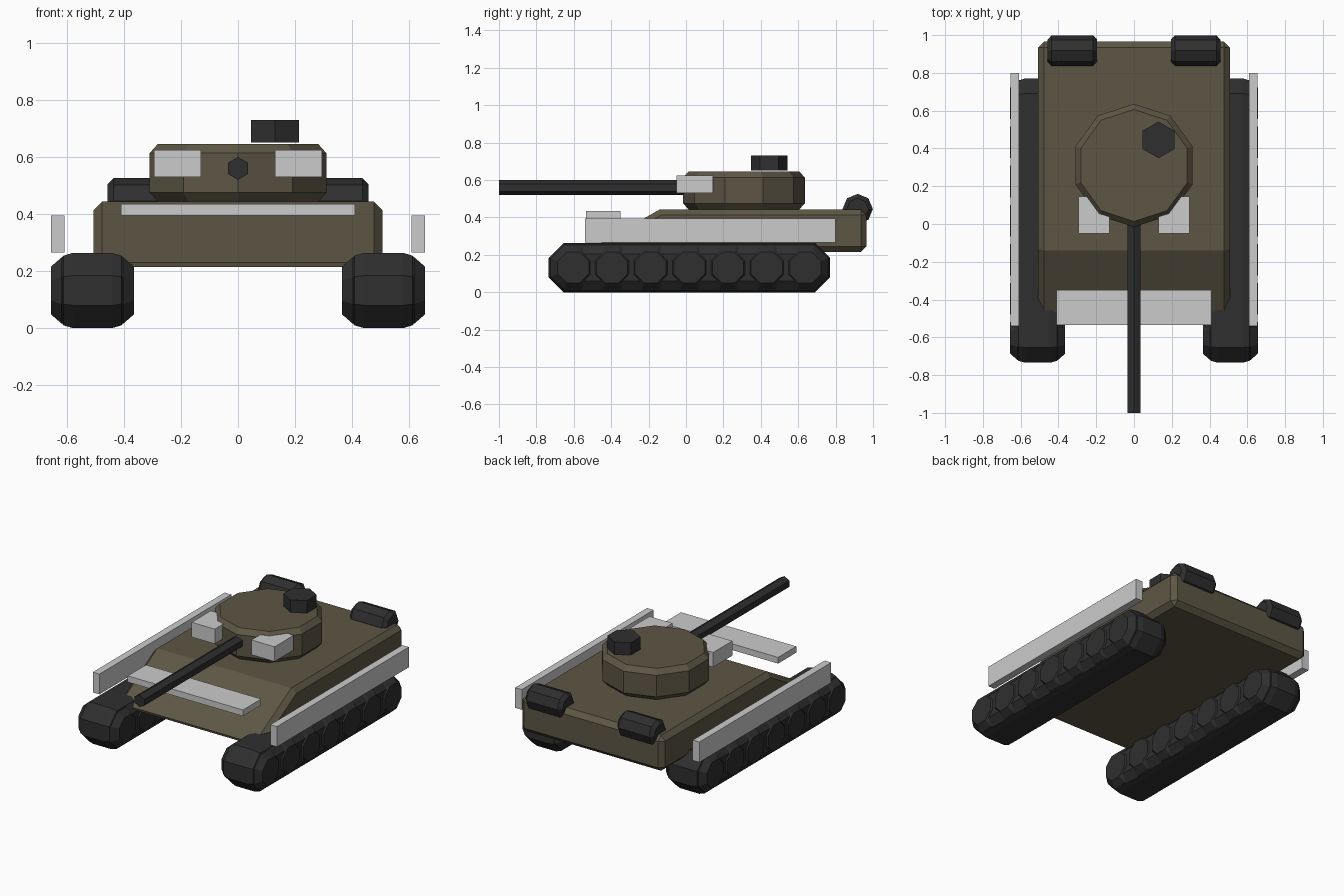
import bpy, bmesh
from math import pi, sin, cos
from mathutils import Matrix, Vector

if "Cube" in bpy.data.objects:
    bpy.data.objects.remove(bpy.data.objects["Cube"], do_unlink=True)


def material(name, rgb):
    m = bpy.data.materials.new(name)
    m.use_nodes = True
    m.diffuse_color = (*rgb, 1)
    m.node_tree.nodes["Principled BSDF"].inputs["Base Color"].default_value = (*rgb, 1)
    return m


OLIVE = material("olive armour", (0.11, 0.094, 0.06))
DARK = material("dark metal", (0.028, 0.028, 0.028))
GREY = material("light grey plate", (0.6, 0.6, 0.6))


def finish(name, bm, mat, bevel=0):
    bmesh.ops.recalc_face_normals(bm, faces=bm.faces)
    mesh = bpy.data.meshes.new(name)
    bm.to_mesh(mesh)
    bm.free()
    mesh.materials.append(mat)
    obj = bpy.data.objects.new(name, mesh)
    bpy.context.collection.objects.link(obj)
    if bevel:
        mod = obj.modifiers.new("chamfer", "BEVEL")
        mod.width = bevel
        mod.segments = 1
        mod.limit_method = "ANGLE"
        mod.angle_limit = pi / 3.5
    return obj


def loft(bm, rings):
    """Skin a list of equal-length point rings and cap both ends."""
    loops = [[bm.verts.new(p) for p in ring] for ring in rings]
    for a, b in zip(loops, loops[1:]):
        for i in range(len(a)):
            j = (i + 1) % len(a)
            bm.faces.new((a[i], a[j], b[j], b[i]))
    bm.faces.new(loops[0])
    bm.faces.new(loops[-1])


def box(name, mat, x, y, z):
    bm = bmesh.new()
    loft(bm, [[(x[0], y[0], h), (x[1], y[0], h), (x[1], y[1], h), (x[0], y[1], h)] for h in z])
    return finish(name, bm, mat)


def ngon(centre, radius, sides, axis, turn=0):
    """Regular polygon around the x, y or z axis."""
    u, v = {"x": ((0, 1, 0), (0, 0, 1)), "y": ((1, 0, 0), (0, 0, 1)),
            "z": ((1, 0, 0), (0, 1, 0))}[axis]
    angles = [turn + 2 * pi * i / sides for i in range(sides)]
    return [Vector(centre) + radius * (cos(a) * Vector(u) + sin(a) * Vector(v)) for a in angles]


# Hull: wedge profile with a sloped front
bm = bmesh.new()
profile = [(-0.14, 0.443), (0.965, 0.443), (0.965, 0.215), (-0.54, 0.215)]
loft(bm, [[(x, y, z) for y, z in profile] for x in (-0.507, 0.507)])
finish("hull", bm, OLIVE, 0.03)

# Turret: ten-sided drum, chamfered above and below
bm = bmesh.new()
loft(bm, [ngon((0, 0.31, z), r, 10, "z", pi / 2)
          for z, r in ((0.443, 0.295), (0.475, 0.326), (0.613, 0.326), (0.645, 0.296))])
finish("turret", bm, OLIVE)

# Gun barrel and hatch
bm = bmesh.new()
loft(bm, [ngon((0, y, 0.56), 0.04, 6, "y", pi / 2) for y in (-1, 0.06)])
finish("gun_barrel", bm, DARK)
bm = bmesh.new()
loft(bm, [ngon((0.13, 0.445, z), 0.097, 6, "z", pi / 2) for z in (0.65, 0.73)])
finish("hatch", bm, DARK)

# Front plate
box("front_plate", GREY, (-0.41, 0.41), (-0.535, -0.35), (0.395, 0.435))


def belt_ring(x, inset):
    """Long octagon of the track seen from the side, shrunk by the inset."""
    length, height = 0.752 - inset, 0.132 - inset
    cut = 0.08 - 0.586 * inset
    corner = [(length, height - cut), (length - cut, height)]
    pts = corner + [(-a, b) for a, b in corner[::-1]]
    pts += [(-a, -b) for a, b in pts]
    return [(x, 0.018 + a, 0.132 + b) for a, b in pts]


for side, label in ((1, "left"), (-1, "right")):
    mid = side * 0.51

    # Track belt with chamfered shoulders
    bm = bmesh.new()
    section = [(-0.138, 0.06), (-0.102, 0.01), (-0.068, 0), (0.068, 0), (0.102, 0.01), (0.138, 0.06)]
    loft(bm, [belt_ring(mid + dx, inset) for dx, inset in section])
    finish(label + "_track", bm, DARK)

    # Road wheels standing a little proud of the belt
    bm = bmesh.new()
    for i in range(7):
        y = 0.018 + (i - 3) * 0.207
        loft(bm, [ngon((mid + dx, y, 0.132), r, 8, "x", pi / 8)
                  for dx, r in ((-0.146, 0.09), (-0.108, 0.126), (0.108, 0.126), (0.146, 0.09))])
    finish(label + "_road_wheels", bm, DARK)

    # Side skirt and turret cheek block
    box(label + "_skirt", GREY, sorted((side * 0.608, side * 0.655)), (-0.54, 0.8), (0.265, 0.395))
    box(label + "_cheek_block", GREY, sorted((side * 0.13, side * 0.295)), (-0.05, 0.145), (0.53, 0.625))

    # Rear fuel drum
    bm = bmesh.new()
    loft(bm, [ngon((side * x, 0.918, 0.445), r, 8, "x")
              for x, r in ((0.195, 0.058), (0.217, 0.081), (0.436, 0.081), (0.458, 0.058))])
    finish(label + "_fuel_drum", bm, DARK)
